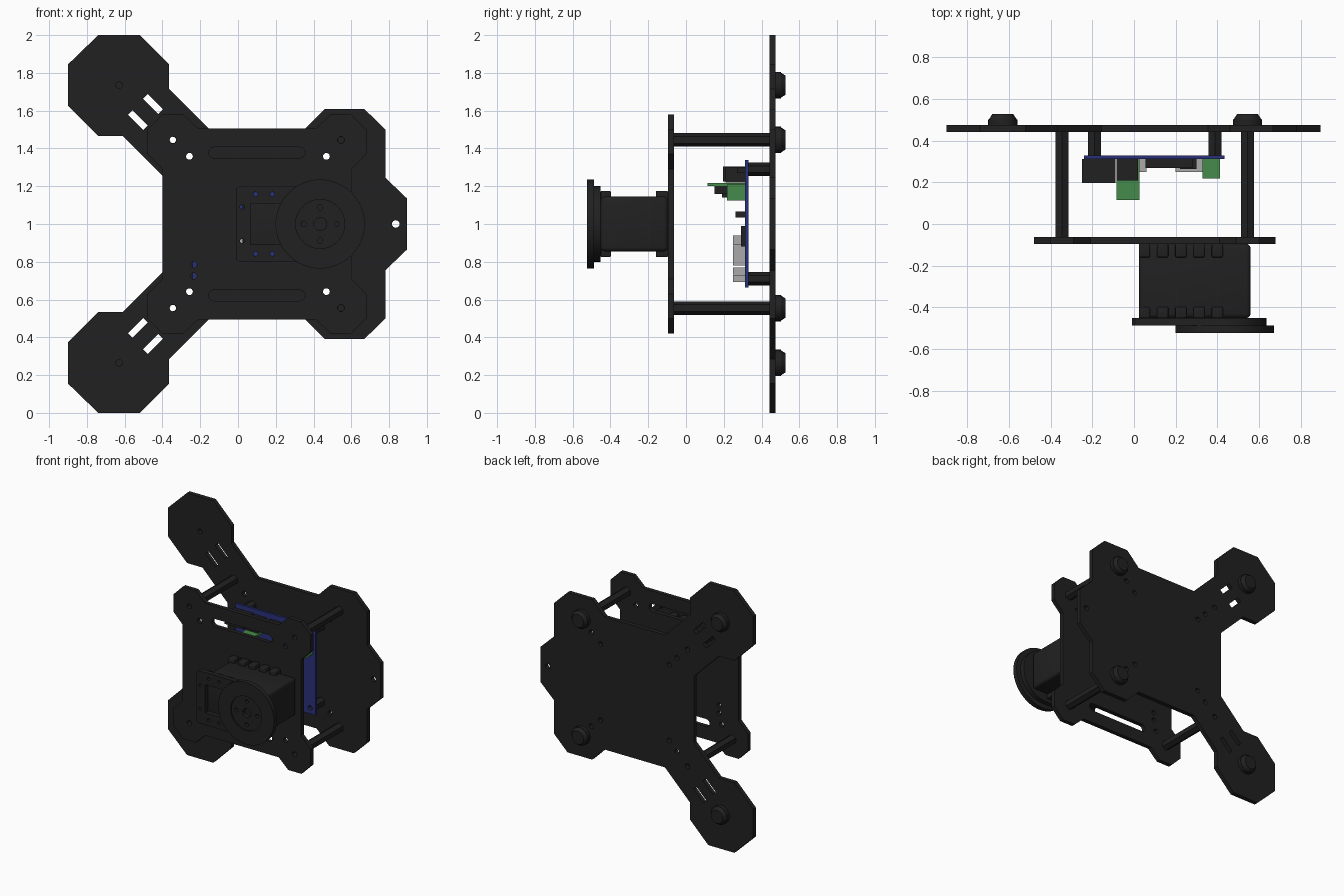
import bpy, bmesh
from math import cos, sin, pi, radians

if "Cube" in bpy.data.objects:
    bpy.data.objects.remove(bpy.data.objects["Cube"])


def material(name, rgb):
    m = bpy.data.materials.new(name)
    m.diffuse_color = (*rgb, 1)
    m.use_nodes = True
    m.node_tree.nodes["Principled BSDF"].inputs["Base Color"].default_value = m.diffuse_color
    return m


BLACK = material("black_plastic", (0.015, 0.015, 0.015))
BLUE = material("blue_board", (0.023, 0.03, 0.19))
GREEN = material("green_connector", (0.06, 0.26, 0.07))
GREY = material("grey_connector", (0.4, 0.4, 0.4))


def finish(name, bm, mat):
    bmesh.ops.remove_doubles(bm, verts=bm.verts, dist=1e-5)
    bmesh.ops.recalc_face_normals(bm, faces=bm.faces)
    me = bpy.data.meshes.new(name)
    bm.to_mesh(me)
    bm.free()
    me.materials.append(mat)
    ob = bpy.data.objects.new(name, me)
    bpy.context.collection.objects.link(ob)
    return ob


def extrude(name, outline, holes, y0, y1, mat=BLACK):
    """Fill an x-z outline with holes and give it thickness from y0 to y1."""
    cu = bpy.data.curves.new(name, 'CURVE')
    cu.dimensions, cu.fill_mode = '2D', 'BOTH'
    cu.extrude = (y1 - y0) / 2
    for pts in [outline] + holes:
        sp = cu.splines.new('POLY')
        sp.points.add(len(pts) - 1)
        for p, (x, z) in zip(sp.points, pts):
            p.co = (x, z, 0, 1)
        sp.use_cyclic_u = True
    tmp = bpy.data.objects.new(name + "_curve", cu)
    bpy.context.collection.objects.link(tmp)
    me = bpy.data.meshes.new_from_object(
        tmp.evaluated_get(bpy.context.evaluated_depsgraph_get()))
    bpy.data.objects.remove(tmp)
    bm = bmesh.new()
    bm.from_mesh(me)
    bpy.data.meshes.remove(me)
    for v in bm.verts:
        v.co = (v.co.x, (y0 + y1) / 2 - v.co.z, v.co.y)
    return finish(name, bm, mat)


def box(name, x0, x1, y0, y1, z0, z1, mat=BLACK, bevel=0):
    bm = bmesh.new()
    bmesh.ops.create_cube(bm, size=1)
    for v in bm.verts:
        v.co = (x1 if v.co.x > 0 else x0, y1 if v.co.y > 0 else y0, z1 if v.co.z > 0 else z0)
    if bevel:
        bmesh.ops.bevel(bm, geom=bm.edges[:], offset=bevel, segments=3,
                        profile=0.5, affect='EDGES')
    return finish(name, bm, mat)


def circle(x, z, r, n=16, start=0.0):
    return [(x + r * cos(start + 2 * pi * i / n), z + r * sin(start + 2 * pi * i / n))
            for i in range(n)]


def slot(x, z, length, width, angle=0, rounded=True):
    h, r = length / 2, width / 2
    pts = [(-h, -r), (h, -r), (h, r), (-h, r)]
    if rounded:
        pts = [(h - r + r * cos(a), r * sin(a)) for a in [pi * (i / 8 - .5) for i in range(9)]]
        pts += [(-px, -pz) for px, pz in pts]
    c, s = cos(angle), sin(angle)
    return [(x + px * c - pz * s, z + px * s + pz * c) for px, pz in pts]


def flip(pts):
    return [(x, 2 - z) for x, z in pts]


def mirrored(half):
    return half + flip(half)[::-1]


def both(holes):
    return holes + [flip(h) for h in holes]


# Shared screw hole positions (upper half)
posts = [(-0.345, 1.445), (0.545, 1.445)]
inner = [(-0.257, 1.358), (0.468, 1.358)]
board_posts = [(-0.19, 1.29), (0.39, 1.29)]
feet = [(-0.63, 1.735), (0.545, 1.445)]

# Back plate with two arms
half = [(0.895, 1.135), (0.78, 1.245), (0.78, 1.5), (0.668, 1.61), (0.46, 1.61), (0.355, 1.505),
        (-0.155, 1.505), (-0.365, 1.715), (-0.365, 1.845), (-0.52, 2.0), (-0.74, 2.0),
        (-0.9, 1.845), (-0.9, 1.625), (-0.74, 1.465), (-0.61, 1.465), (-0.4, 1.255)]
holes = [circle(x, z, 0.018) for x, z in posts + inner + board_posts + feet[:1]]
holes += [slot(x, z, 0.115, 0.035, -pi / 4, False) for x, z in [(-0.45, 1.635), (-0.53, 1.55)]]
extrude("back_plate", mirrored(half), both(holes) + [circle(0.835, 1, 0.02)], 0.442, 0.475)

# Front plate with four ears
half = [(0.6, 1.29), (0.68, 1.37), (0.68, 1.5), (0.6, 1.58), (0.49, 1.58), (0.41, 1.505),
        (-0.21, 1.505), (-0.29, 1.58), (-0.4, 1.58), (-0.48, 1.5), (-0.48, 1.37), (-0.4, 1.29)]
rim_holes = [circle(x, z, 0.012) for x, z in [(0.093, 1.157), (0.182, 1.157), (0.022, 1.09)]]
holes = [circle(x, z, 0.018) for x, z in posts + inner] + rim_holes
holes += [slot(0.1, 1.378, 0.51, 0.058)]
extrude("front_plate", mirrored(half), both(holes) +
        [circle(-0.235, z, 0.017) for z in (0.725, 0.785)], -0.095, -0.063)

# Hollow hexagonal posts between the plates and behind the board
for label, spots, y0, y1 in [("plate_post", posts, -0.063, 0.442),
                             ("board_post", board_posts, 0.33, 0.442)]:
    for x, z in spots:
        for zz in (z, 2 - z):
            extrude(label, circle(x, zz, 0.036, 6, pi / 2), [circle(x, zz, 0.017)], y0, y1)

# Stepped rubber feet on the back
for x, z in feet:
    for zz in (z, 2 - z):
        extrude("foot_base", circle(x, zz, 0.07, 24), [], 0.475, 0.502)
        bm = bmesh.new()
        bmesh.ops.create_cone(bm, cap_ends=True, segments=24, radius1=0.067,
                              radius2=0.05, depth=0.026)
        for v in bm.verts:
            v.co = (x + v.co.x, 0.515 + v.co.z, zz + v.co.y)
        finish("foot_cap", bm, BLACK)

# Motor housing and its ribbed rims
box("motor_housing", 0.025, 0.56, -0.452, -0.095, 0.855, 1.145, bevel=0.022)
for y0, y1 in [(-0.452, -0.398), (-0.16, -0.095)]:
    for z0, z1 in [(1.12, 1.175), (0.825, 0.88)]:
        for i in range(5):
            x = 0.05 + 0.0875 * i
            box("motor_rib", x - 0.027, x + 0.027, y0, y1, z0, z1, bevel=0.006)

# Motor face plate with round end and window
half = [(0.435 + 0.2 * cos(pi * i / 24), 1 + 0.2 * sin(pi * i / 24)) for i in range(13)]
half[0] = (0.635, 1.002)
half += [(0.005, 1.2), (-0.01, 1.185)]
window = slot(0.2, 1, 0.27, 0.215, 0, False)
extrude("motor_face_plate", mirrored(half), both(rim_holes) + [window], -0.488, -0.452)

# Output disc with recessed hub
extrude("output_disc", circle(0.435, 1, 0.236, 48), [circle(0.435, 1, 0.13, 32)], -0.524, -0.488)
hub_holes = [circle(0.435 + 0.088 * cos(i * pi / 2), 1 + 0.088 * sin(i * pi / 2), 0.014)
             for i in range(4)]
extrude("output_hub", circle(0.435, 1, 0.13, 32), hub_holes + [circle(0.435, 1, 0.034)],
        -0.516, -0.488)

# Circuit board
extrude("circuit_board", [(-0.24, 0.665), (0.435, 0.665), (0.435, 1.34), (-0.24, 1.34)],
        both([circle(x, z, 0.018) for x, z in board_posts]), 0.313, 0.33, BLUE)

# Parts on the board
box("power_socket", -0.25, -0.09, 0.197, 0.313, 1.225, 1.305)
box("data_socket", -0.085, 0.02, 0.21, 0.313, 1.22, 1.3)
box("upright_board", -0.085, 0.027, 0.115, 0.313, 1.2, 1.217, GREEN)
box("upright_board_chip", -0.085, 0.02, 0.15, 0.22, 1.16, 1.2)
box("upright_board_chip_small", -0.06, 0.0, 0.19, 0.24, 1.14, 1.2)
box("screw_terminal", 0.33, 0.412, 0.218, 0.313, 1.125, 1.21, GREEN)
box("pin_header", 0.055, 0.28, 0.27, 0.313, 1.27, 1.3)
box("side_header", 0.22, 0.3, 0.263, 0.313, 1.035, 1.065)
box("main_chip", 0.12, 0.26, 0.292, 0.313, 0.88, 0.99)
for z in (0.78, 0.834, 0.888):
    box("grey_socket", -0.03, 0.06, 0.25, 0.313, z, z + 0.052, GREY)
for z in (0.692, 0.732):
    box("grey_socket_low", 0.2, 0.33, 0.25, 0.313, z, z + 0.038, GREY)

# Smooth the round parts, keep the corners sharp
for ob in bpy.context.collection.objects:
    ob.select_set(True)
    bpy.context.view_layer.objects.active = ob
bpy.ops.object.shade_smooth_by_angle(angle=radians(30))
